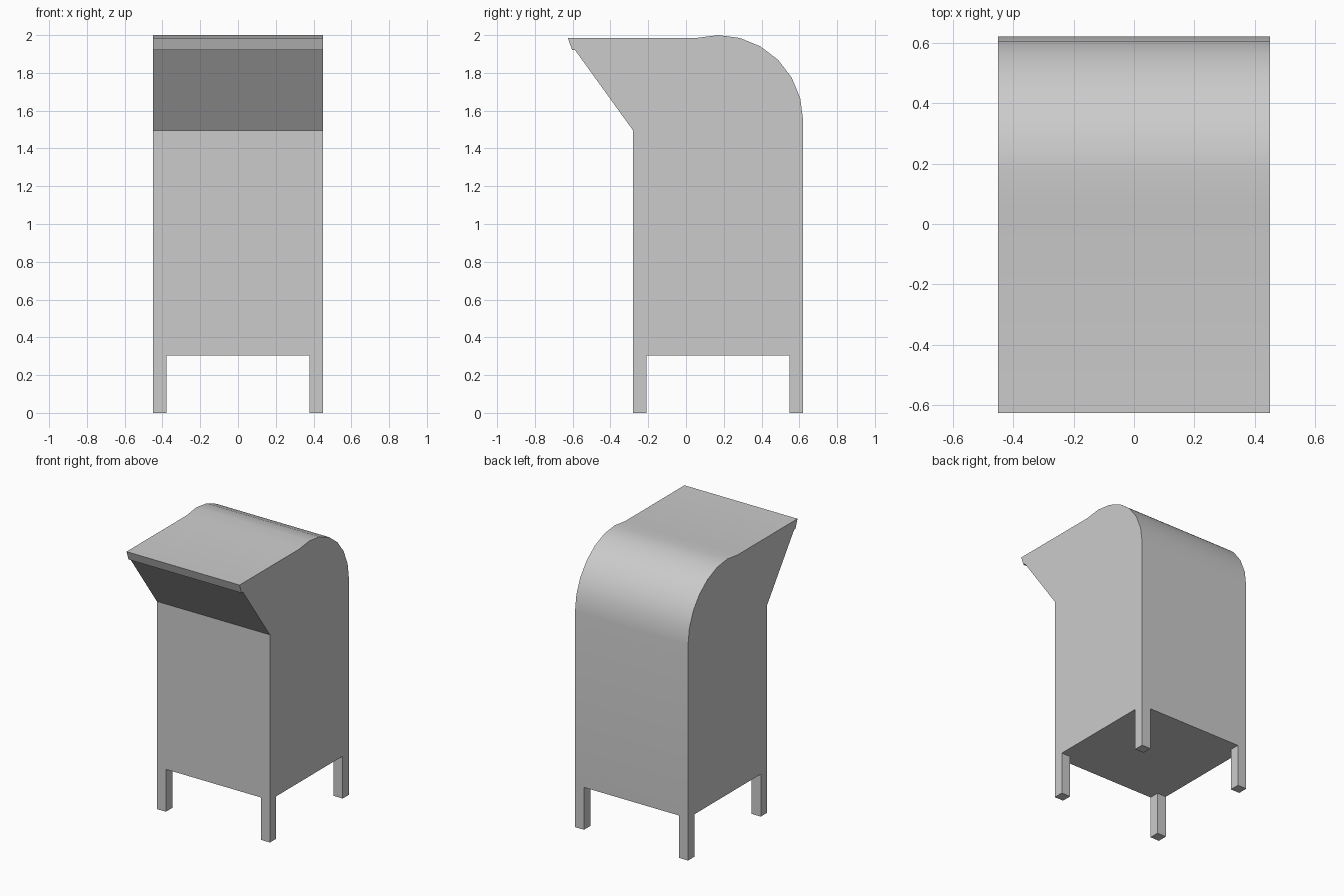
import bpy, bmesh, math

if "Cube" in bpy.data.objects:
    bpy.data.objects.remove(bpy.data.objects["Cube"])

HALF_W = 0.45                  # half width along x
FRONT, BACK = -0.28, 0.62      # cabinet front and back along y
FLOOR = 0.305                  # underside of the cabinet
LEG = 0.072                    # leg thickness

paint = bpy.data.materials.new("grey_paint")
paint.diffuse_color = (0.6, 0.6, 0.6, 1)
paint.use_nodes = True
paint.node_tree.nodes["Principled BSDF"].inputs["Base Color"].default_value = paint.diffuse_color


def add_object(name, bm):
    bmesh.ops.recalc_face_normals(bm, faces=bm.faces)
    mesh = bpy.data.meshes.new(name)
    bm.to_mesh(mesh)
    bm.free()
    mesh.materials.append(paint)
    obj = bpy.data.objects.new(name, mesh)
    bpy.context.collection.objects.link(obj)
    return obj


# Cabinet: side profile with a rounded back and an overhanging front hood
profile = [(FRONT, FLOOR), (BACK, FLOOR)]
for i in range(8):
    a = math.radians(15 * i)
    profile.append((0.17 + 0.45 * math.cos(a), 1.55 + 0.45 * math.sin(a)))
profile += [(-0.625, 1.985), (-0.603, 1.92), (-0.587, 1.92), (FRONT, 1.495)]

bm = bmesh.new()
side = bm.faces.new([bm.verts.new((-HALF_W, y, z)) for y, z in profile])
ext = bmesh.ops.extrude_face_region(bm, geom=[side], use_keep_orig=True)
new_verts = [g for g in ext["geom"] if isinstance(g, bmesh.types.BMVert)]
bmesh.ops.translate(bm, verts=new_verts, vec=(2 * HALF_W, 0, 0))
cabinet = add_object("cabinet", bm)
bpy.context.view_layer.objects.active = cabinet
cabinet.select_set(True)
bpy.ops.object.shade_smooth_by_angle(angle=math.radians(20))

# Four square legs flush with the cabinet corners
for x_name, x in (("left", -HALF_W + LEG / 2), ("right", HALF_W - LEG / 2)):
    for y_name, y in (("front", FRONT + LEG / 2), ("back", BACK - LEG / 2)):
        bm = bmesh.new()
        bmesh.ops.create_cube(bm, size=1)
        bmesh.ops.scale(bm, verts=bm.verts, vec=(LEG, LEG, FLOOR))
        bmesh.ops.translate(bm, verts=bm.verts, vec=(x, y, FLOOR / 2))
        add_object(f"{y_name}_{x_name}_leg", bm)
